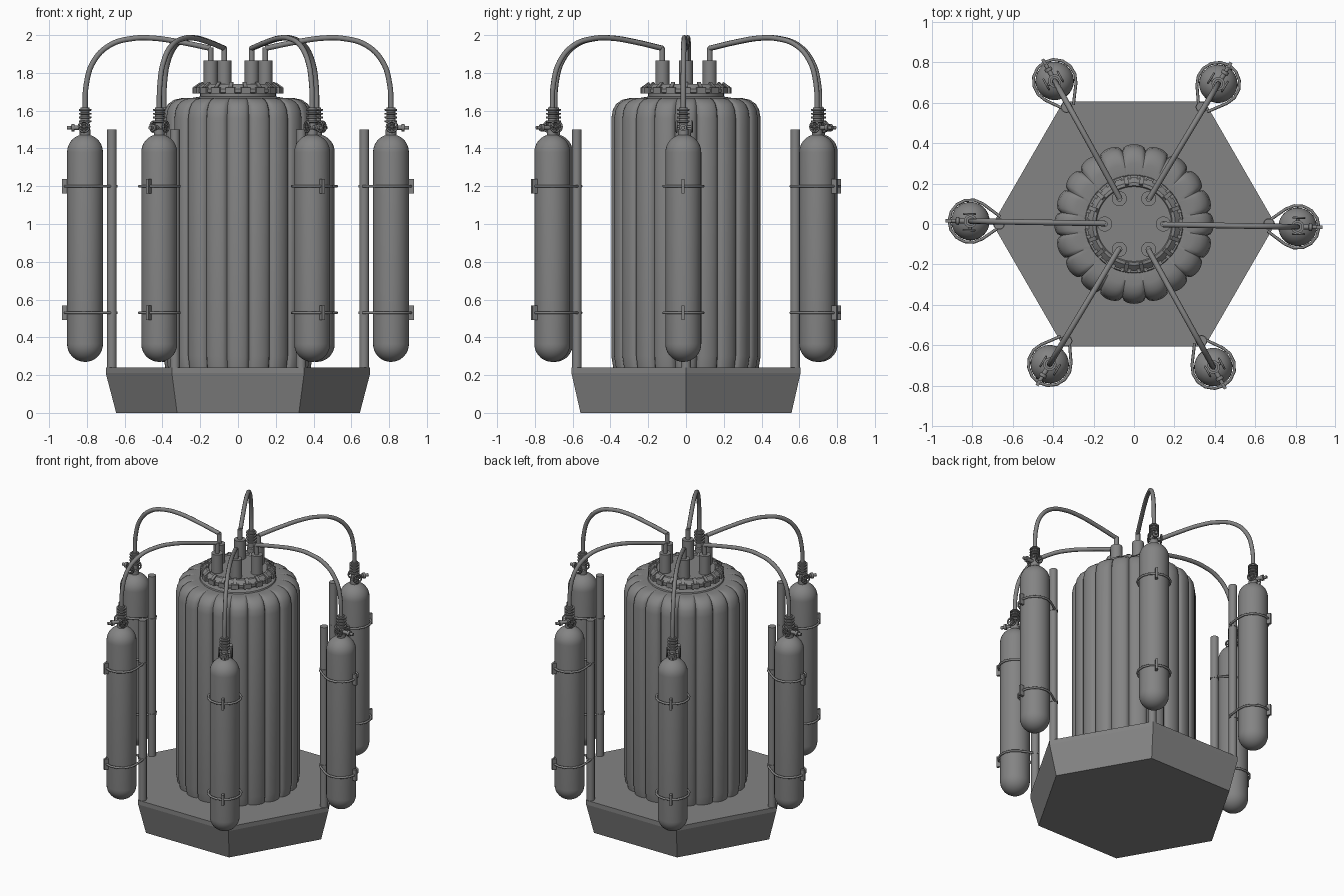
import bpy, bmesh
from math import pi, cos, sin, radians, sqrt
from mathutils import Matrix, Vector

cube = bpy.data.objects.get("Cube")
if cube:
    bpy.data.objects.remove(cube, do_unlink=True)

GREY = (0.23, 0.23, 0.23, 1)
mat = bpy.data.materials.new("plain grey metal")
mat.use_nodes = True
mat.diffuse_color = GREY
mat.node_tree.nodes["Principled BSDF"].inputs["Base Color"].default_value = GREY


def finish(obj, matrix=None, smooth=True):
    obj.data.materials.append(mat)
    if matrix is not None:
        obj.matrix_world = matrix
    if smooth:
        bpy.ops.object.select_all(action='DESELECT')
        obj.select_set(True)
        bpy.context.view_layer.objects.active = obj
        bpy.ops.object.shade_smooth_by_angle(angle=radians(35))
    return obj


def mesh_object(name, bm, matrix=None, smooth=True):
    bmesh.ops.recalc_face_normals(bm, faces=bm.faces)
    mesh = bpy.data.meshes.new(name)
    bm.to_mesh(mesh)
    bm.free()
    obj = bpy.data.objects.new(name, mesh)
    bpy.context.collection.objects.link(obj)
    return finish(obj, matrix, smooth)


def lathe(name, profile, sides, matrix=None, smooth=True, flute=None):
    """Stack rings of (radius, z), optionally fluted, and cap both ends."""
    bm = bmesh.new()
    rings = []
    for r, z in profile:
        ring = []
        for i in range(sides):
            a = 2 * pi * i / sides
            k = r * (flute(a) if flute else 1)
            ring.append(bm.verts.new((k * cos(a), k * sin(a), z)))
        rings.append(ring)
    for low, high in zip(rings, rings[1:]):
        for i in range(sides):
            j = (i + 1) % sides
            bm.faces.new((low[i], low[j], high[j], high[i]))
    bm.faces.new(rings[0])
    bm.faces.new(rings[-1])
    return mesh_object(name, bm, matrix, smooth)


def box(name, size, matrix):
    bm = bmesh.new()
    bmesh.ops.create_cube(bm, size=1)
    bmesh.ops.scale(bm, vec=size, verts=bm.verts)
    return mesh_object(name, bm, matrix, False)


def tube(name, points, radius, matrix=None, spline='POLY', closed=False):
    curve = bpy.data.curves.new(name, 'CURVE')
    curve.dimensions = '3D'
    curve.bevel_depth = radius
    curve.bevel_resolution = 2
    curve.resolution_u = 6
    curve.use_fill_caps = True
    s = curve.splines.new(spline)
    if spline == 'BEZIER':
        s.bezier_points.add(len(points) - 1)
        for p, co in zip(s.bezier_points, points):
            p.co = co
            p.handle_left_type = p.handle_right_type = 'AUTO'
    else:
        s.points.add(len(points) - 1)
        for p, co in zip(s.points, points):
            p.co = (*co, 1)
    s.use_cyclic_u = closed
    s.use_smooth = True
    obj = bpy.data.objects.new(name, curve)
    bpy.context.collection.objects.link(obj)
    return finish(obj, matrix, False)


def move(x, y, z):
    return Matrix.Translation((x, y, z))


def turn(angle, axis='Z'):
    return Matrix.Rotation(angle, 4, axis)


# Hexagonal plinth
lathe("base", [(0.645, 0), (0.7, 0.21), (0.7, 0.24)], 6, smooth=False)

# Fluted central vessel with rounded shoulder
LOBES = 20


def lobe(a):
    t = ((a * LOBES / (2 * pi) + 0.5) % 1) * 2 - 1
    return 0.93 + 0.07 * sqrt(max(0, 1 - t * t))


lathe("vessel", [(0.385, 0.24), (0.395, 0.3), (0.395, 1.56), (0.387, 1.605),
                 (0.37, 1.635), (0.34, 1.657), (0.3, 1.666), (0.25, 1.66)],
      LOBES * 12, flute=lobe)

# Lid with a ribbed clamping collar
lathe("lid", [(0.25, 1.645), (0.24, 1.668), (0.2, 1.675), (0.2, 1.69), (0.232, 1.695),
              (0.232, 1.715), (0.205, 1.74), (0.19, 1.742), (0.185, 1.735)], 48)
for i in range(18):
    spin = turn(2 * pi * i / 18)
    box("collar_block", (0.035, 0.05, 0.032), spin @ move(0.224, 0, 1.706))
    box("collar_rib", (0.045, 0.02, 0.014),
        spin @ move(0.215, 0, 1.732) @ turn(radians(35), 'Y'))

# Tank outline with domed ends
R, BOTTOM, TOP = 0.095, 0.27, 1.475
dome = [(R * cos(a), R * sin(a)) for a in [radians(d) for d in range(0, 90, 10)]]
tank_profile = ([(max(r, 0.004), BOTTOM + R - h) for r, h in reversed(dome)] +
                [(max(r, 0.004), TOP - R + h) for r, h in dome])
tank_profile = [(0.002, BOTTOM)] + tank_profile + [(0.002, TOP)]

# Valve neck and ribbed hose fitting
valve_profile = [(0.028, 1.46), (0.028, 1.5), (0.022, 1.505), (0.022, 1.535)]
for k in range(4):
    z = 1.54 + 0.02 * k
    valve_profile += [(0.033, z), (0.033, z + 0.008), (0.023, z + 0.009), (0.023, z + 0.018)]

for i in range(6):
    corner = turn(i * pi / 3)
    arm = turn(i * pi / 3 - radians(1))
    tank = arm @ move(0.81, 0, 0)

    # Support post
    lathe("post", [(0.026, 0.23), (0.026, 1.5)], 16, corner @ move(0.668, 0, 0))

    lathe("tank", tank_profile, 32, tank)
    lathe("valve", valve_profile, 16, tank)

    # Clamps wrapping the tank and reaching back to the post
    for z in (0.53, 1.2):
        band = [(0.106 * cos(radians(d)), 0.106 * sin(radians(d)), z)
                for d in range(-125, 126, 25)]
        path = [(-0.148, -0.024, z)] + band + [(-0.148, 0.024, z)]
        tube("tank_clamp", path, 0.0075, tank)
        box("clamp_buckle", (0.03, 0.016, 0.075), tank @ move(0.108, 0, z))
        lathe("post_band", [(0.029, z - 0.007), (0.029, z + 0.007)], 16,
              corner @ move(0.668, 0, 0))

    # Outlet spout pointing outward
    lathe("outlet", [(0.012, 0), (0.012, 0.055), (0.019, 0.056), (0.019, 0.072),
                     (0.01, 0.073), (0.01, 0.095)], 12,
          tank @ move(0, 0, 1.51) @ turn(pi / 2, 'Y'))

    # Handwheel on a sideways stem
    tube("valve_stem", [(0, -0.035, 1.515), (0, 0.045, 1.515)], 0.008, tank)
    for side in (-0.035, 0.045):
        hub = Vector((0.005, side, 1.515))
        rim = [hub + Vector((0.028 * cos(k * pi / 8), 0, 0.028 * sin(k * pi / 8)))
               for k in range(16)]
        tube("handwheel", rim, 0.005, tank, closed=True)
        for k in range(3):
            spoke = Vector((0.028 * cos(k * pi / 3), 0, 0.028 * sin(k * pi / 3)))
            tube("wheel_spoke", [hub - spoke, hub + spoke], 0.004, tank)

    # Lid port and its riser
    lathe("port", [(0.037, 1.72), (0.037, 1.865)], 24, corner @ move(0.145, 0, 0))
    lathe("riser", [(0.015, 1.85), (0.015, 1.935)], 12, corner @ move(0.145, 0, 0))

    # Arched hose from tank to lid
    hose = [(0.81, 0, 1.6), (0.803, 0, 1.74), (0.765, 0, 1.86), (0.68, 0, 1.946),
            (0.56, 0, 1.982), (0.45, 0, 1.984), (0.3, 0, 1.962), (0.145, 0, 1.93)]
    tube("hose", hose, 0.014, arm, 'BEZIER')
